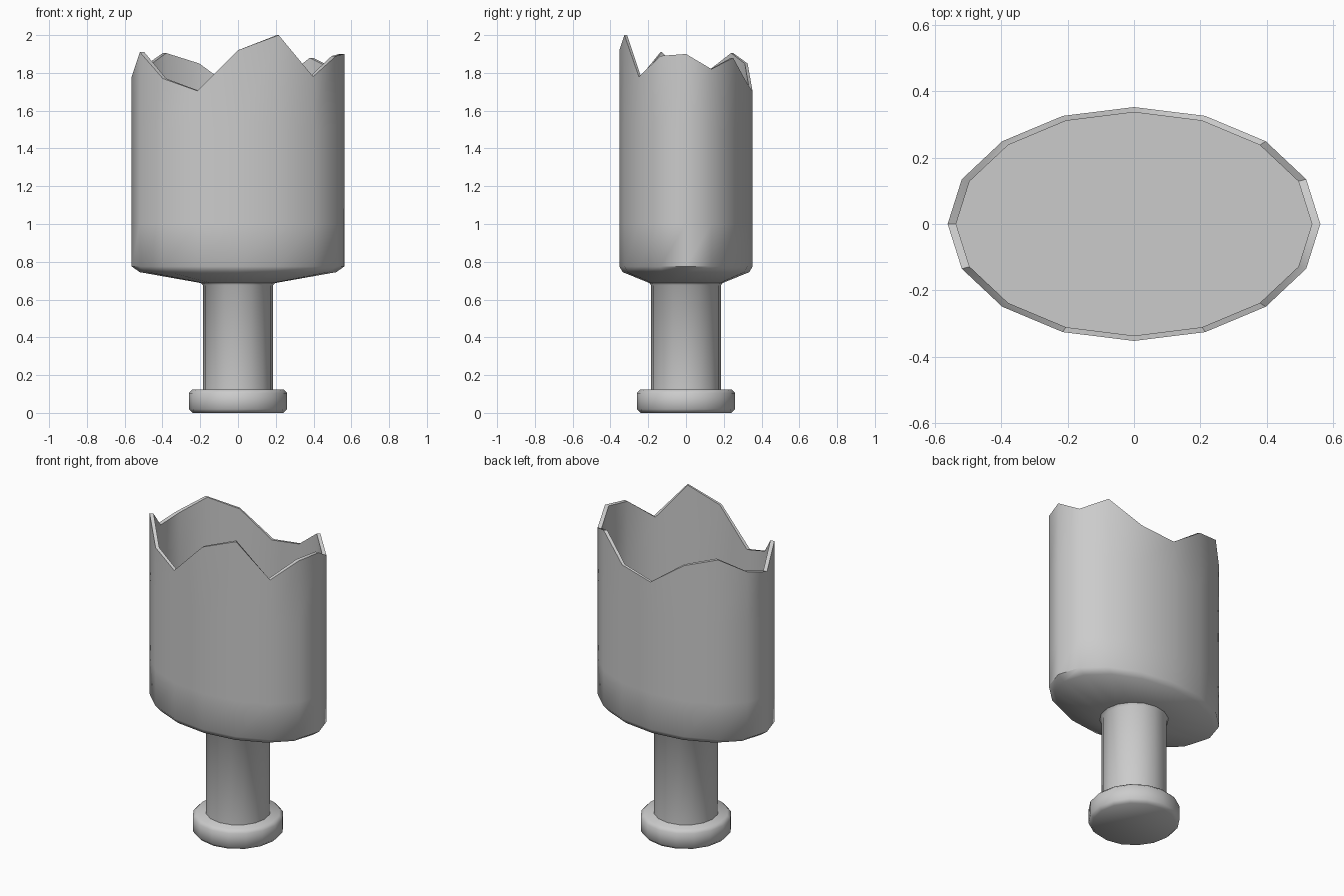
import bpy, bmesh, math

if "Cube" in bpy.data.objects:
    bpy.data.objects.remove(bpy.data.objects["Cube"])

N = 16
grey = bpy.data.materials.new("plain grey")
grey.diffuse_color = (0.6, 0.6, 0.6, 1)
grey.use_nodes = True
grey.node_tree.nodes["Principled BSDF"].inputs["Base Color"].default_value = grey.diffuse_color

# rim height at each of the 16 corners, counter-clockwise from +x
RIM = [1.90, 1.82, 1.88, 1.74, 1.70, 1.85, 1.905, 1.82,
       1.78, 1.91, 1.77, 1.705, 1.92, 2.0, 1.78, 1.89]


def lathe(name, rings, cap_start=True, cap_end=True):
    """Loft rings (x radius, y radius, z); z=None follows the broken rim."""
    bm = bmesh.new()
    loops = []
    for rx, ry, z in rings:
        loop = []
        for k in range(N):
            a = 2 * math.pi * k / N
            h = RIM[k] if z is None else z
            loop.append(bm.verts.new((rx * math.cos(a), ry * math.sin(a), h)))
        loops.append(loop)
    for a, b in zip(loops, loops[1:]):
        for k in range(N):
            j = (k + 1) % N
            bm.faces.new((a[k], a[j], b[j], b[k]))
    if cap_start:
        bm.faces.new(loops[0][::-1])
    if cap_end:
        bm.faces.new(loops[-1])
    me = bpy.data.meshes.new(name)
    bm.to_mesh(me)
    bm.free()
    me.materials.append(grey)
    ob = bpy.data.objects.new(name, me)
    bpy.context.collection.objects.link(ob)
    bpy.ops.object.select_all(action='DESELECT')
    ob.select_set(True)
    bpy.context.view_layer.objects.active = ob
    bpy.ops.object.shade_smooth_by_angle(angle=math.radians(50))
    return ob


# oval bowl: underside, outer wall, jagged rim, inner wall, floor
lathe("broken_bowl", [
    (0.20, 0.195, 0.688), (0.52, 0.335, 0.745), (0.5625, 0.353, 0.775),
    (0.5625, 0.353, 1.0), (0.5625, 0.353, 1.5), (0.5625, 0.353, None),
    (0.537, 0.337, None), (0.537, 0.337, 1.5), (0.537, 0.337, 0.78)])

# round stem, flaring slightly into the bowl
lathe("stem", [(0.185, 0.185, 0.12), (0.185, 0.185, 0.675), (0.20, 0.195, 0.69)])

# bevelled foot
lathe("foot", [(0.24, 0.24, 0), (0.26, 0.26, 0.02),
               (0.26, 0.26, 0.105), (0.24, 0.24, 0.125)])
